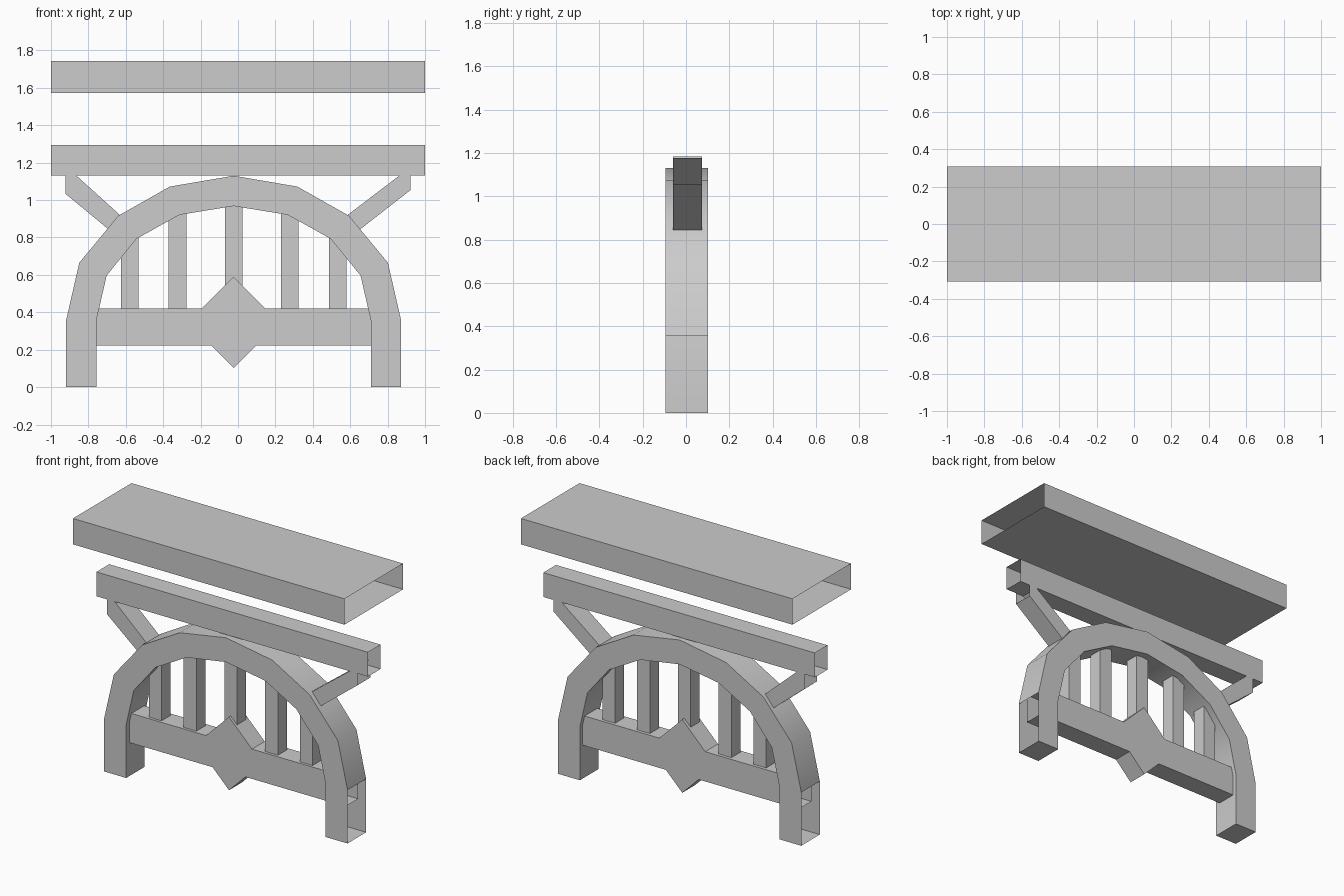
import bpy
import bmesh

if "Cube" in bpy.data.objects:
    bpy.data.objects.remove(bpy.data.objects["Cube"])

CX = -0.0235          # centre line of the arch
Y0, Y1 = -0.061, 0.073  # depth of the thin timbers

grey = bpy.data.materials.new("plain grey")
grey.diffuse_color = (0.604, 0.604, 0.604, 1)
grey.use_nodes = True
grey.node_tree.nodes["Principled BSDF"].inputs["Base Color"].default_value = grey.diffuse_color


def prism(name, pts, y0, y1, open_sides=()):
    """Extrude a counter-clockwise (x, z) profile along y, leaving some sides open."""
    bm = bmesh.new()
    front = [bm.verts.new((x, y0, z)) for x, z in pts]
    back = [bm.verts.new((x, y1, z)) for x, z in pts]
    n = len(pts)
    bm.faces.new(front)
    bm.faces.new(back[::-1])
    for i in range(n):
        if i not in open_sides:
            j = (i + 1) % n
            bm.faces.new((front[i], back[i], back[j], front[j]))
    mesh = bpy.data.meshes.new(name)
    bm.to_mesh(mesh)
    bm.free()
    mesh.materials.append(grey)
    ob = bpy.data.objects.new(name, mesh)
    bpy.context.collection.objects.link(ob)
    return ob


def rect(x0, x1, z0, z1):
    return [(x0, z0), (x1, z0), (x1, z1), (x0, z1)]


# Deck slab and support beam: tubes open at both ends
prism("deck_slab", rect(-1, 1, 1.572, 1.744), -0.308, 0.308, (1, 3))
prism("support_beam", rect(-1, 1, 1.132, 1.294), Y0, Y1, (1, 3))

# Arch: half profiles mirrored about the centre line, outer leg sides open
outer = [(0.896, 0), (0.896, 0.355), (0.825, 0.665), (0.617, 0.916), (0.341, 1.072), (0, 1.13)]
inner = [(0.734, 0), (0.734, 0.355), (0.679, 0.596), (0.519, 0.793), (0.289, 0.921), (0, 0.968)]


def full(half):
    return [(CX + x, z) for x, z in half] + [(CX - x, z) for x, z in half[-2::-1]]


profile = full(outer) + full(inner)[::-1]
arch = prism("arch", profile, -0.094, 0.101, (0, len(outer) * 2 - 3))
bpy.context.view_layer.objects.active = arch
arch.select_set(True)
bpy.ops.object.shade_smooth_by_angle(angle=0.6)
arch.select_set(False)

# Cross bar with the diamond in the middle, ends open inside the legs
zb, zt, mid, r = 0.223, 0.421, 0.346, 0.244
lo, hi = r - (mid - zb), r - (zt - mid)
bar = [(-0.857, zb), (-lo, zb), (0, mid - r), (lo, zb), (0.857, zb),
       (0.857, zt), (hi, zt), (0, mid + r), (-hi, zt), (-0.857, zt)]
prism("cross_bar", [(CX + x, z) for x, z in bar], Y0, Y1, (4, 9))

# Balusters between the bar and the arch
for off, top in ((-0.556, 0.80), (-0.3, 0.95), (0, 1.01), (0.3, 0.95), (0.556, 0.80)):
    prism("baluster", rect(CX + off - 0.047, CX + off + 0.047, 0.40, top), -0.043, 0.052)

# Slanted struts from the arch to the beam, open at the outer end
prism("right_strut", [(0.60, 0.802), (0.923, 1.054), (0.923, 1.177), (0.54, 0.885)], Y0, Y1, (1,))
prism("left_strut", [(-0.64, 0.80), (-0.57, 0.865), (-0.923, 1.184), (-0.923, 1.034)], Y0, Y1, (2,))
